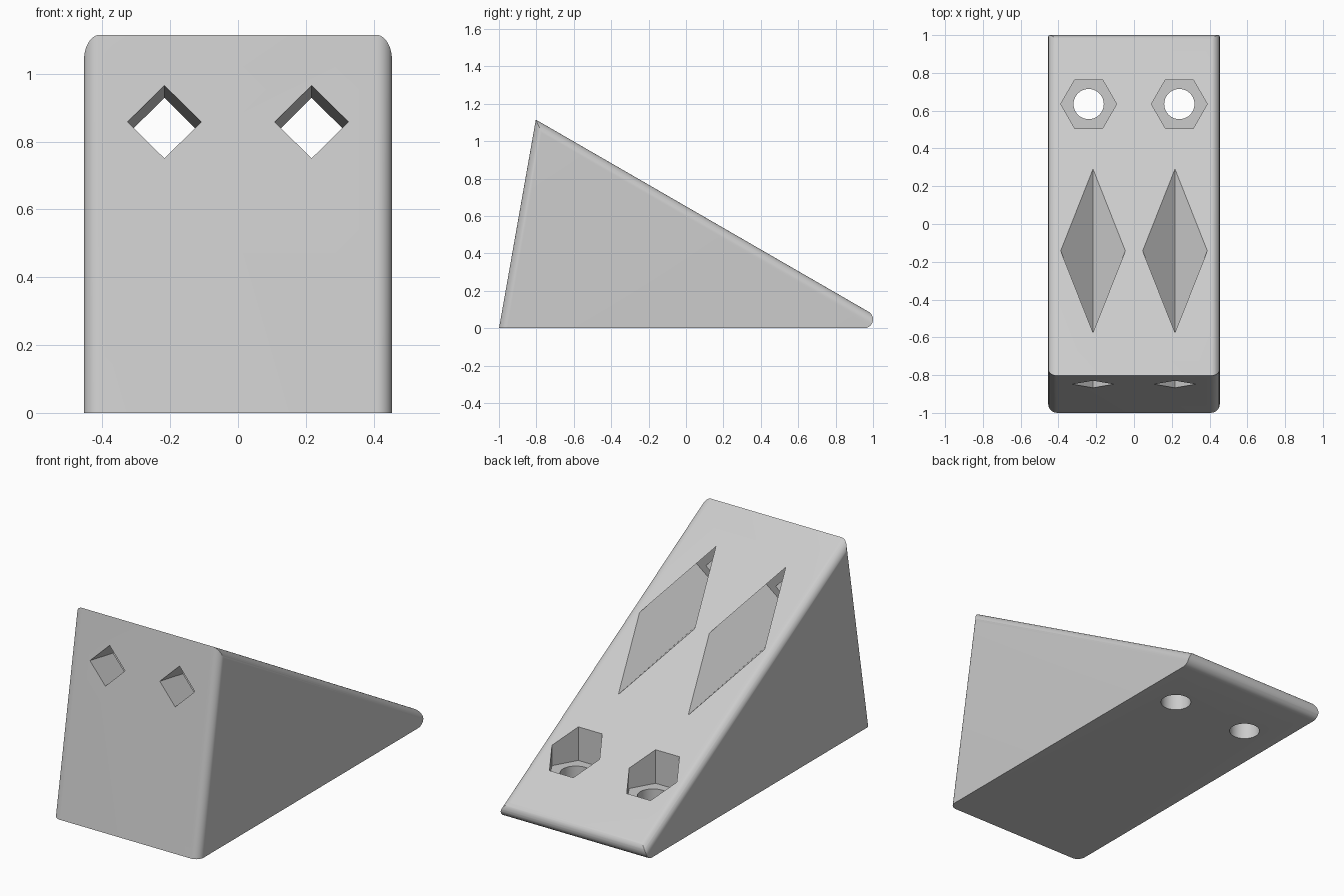
import bpy, bmesh
from math import radians, sin, cos, tan, pi
from mathutils import Matrix, Vector

cube = bpy.data.objects.get("Cube")
if cube:
    bpy.data.objects.remove(cube)

HALF = 0.454                      # half width of the wedge
R = 0.047                         # edge rounding
TOP = Vector((0, -0.803, 1.115))  # sharp upper front edge
LEAN, SLOPE = radians(10), radians(30)

grey = bpy.data.materials.new("light grey")
grey.use_nodes = True
grey.diffuse_color = (0.6, 0.6, 0.6, 1)
grey.node_tree.nodes["Principled BSDF"].inputs["Base Color"].default_value = (0.6, 0.6, 0.6, 1)


def prism(name, outline, depth, matrix):
    """Extrude an outline in local xy along local z from 0 to depth."""
    bm = bmesh.new()
    face = bm.faces.new([bm.verts.new((u, v, 0)) for u, v in outline])
    side = bmesh.ops.extrude_face_region(bm, geom=[face])["geom"]
    bmesh.ops.translate(bm, vec=(0, 0, depth),
                        verts=[g for g in side if isinstance(g, bmesh.types.BMVert)])
    bmesh.ops.recalc_face_normals(bm, faces=bm.faces)
    bm.transform(matrix)
    mesh = bpy.data.meshes.new(name)
    bm.to_mesh(mesh)
    bm.free()
    mesh.materials.append(grey)
    obj = bpy.data.objects.new(name, mesh)
    bpy.context.collection.objects.link(obj)
    return obj


def arc(cx, cy, r, start, end, steps=10):
    angles = [radians(start + (end - start) * i / steps) for i in range(steps + 1)]
    return [(cx + r * cos(a), cy + r * sin(a)) for a in angles]


def polygon(sides, r):
    return [(r * cos(2 * pi * i / sides), r * sin(2 * pi * i / sides)) for i in range(sides)]


def frame(origin, x, y, z):
    m = Matrix((x, y, z)).transposed().to_4x4()
    m.translation = origin
    return m


def combine(body, tool, operation):
    mod = body.modifiers.new(tool.name, "BOOLEAN")
    mod.operation = operation
    mod.solver = "EXACT"
    mod.object = tool
    bpy.context.view_layer.objects.active = body
    bpy.ops.object.modifier_apply(modifier=mod.name)
    bpy.data.objects.remove(tool)


X, Y, Z = Vector((1, 0, 0)), Vector((0, 1, 0)), Vector((0, 0, 1))
inward = Vector((0, cos(LEAN), -sin(LEAN)))      # into the front face
upward = Vector((0, sin(LEAN), cos(LEAN)))       # up the front face
downhill = Vector((0, cos(SLOPE), -sin(SLOPE)))  # down the ramp
outward = Vector((0, sin(SLOPE), cos(SLOPE)))    # out of the ramp

# Wedge side profile with a rounded toe
profile = [(-1, 0)] + arc(1 - R, R, R, -90, 60) + [(TOP.y, TOP.z)]
wedge = prism("wedge_block", profile, 1.2, frame(Vector((-0.6, 0, 0)), Y, Z, X))


def rounded_bar(name, w, origin, out, along):
    """Bar whose two outer long edges are rounded."""
    outline = [(-w, -3), (w, -3)] + arc(w - R, -R, R, 0, 90) + arc(-w + R, -R, R, 90, 180)
    return prism(name, outline, 6, frame(origin - along * 3, out.cross(along), out, along))


# Round the ramp's and the front's side edges
combine(wedge, rounded_bar("ramp_rounding", HALF, TOP, outward, downhill), "INTERSECT")
combine(wedge, rounded_bar("front_rounding", HALF + 0.0002, TOP, -inward, upward), "INTERSECT")

for s in (-1, 1):
    # Stepped square tunnel, perpendicular to the front
    start = Vector((s * 0.217, -1 + 0.858 * tan(LEAN), 0.858))
    axes = (X, -upward, inward)
    combine(wedge, prism("tunnel", polygon(4, 0.109), 0.5, frame(start - inward * 0.1, *axes)), "DIFFERENCE")
    combine(wedge, prism("wide_tunnel", polygon(4, 0.171), 1.8, frame(start + inward * 0.21, *axes)), "DIFFERENCE")
    # Vertical bolt hole with a hexagonal pocket
    hole = Vector((s * 0.24, 0.635, 0))
    combine(wedge, prism("bolt_hole", polygon(40, 0.08), 0.5, Matrix.Translation(hole - Z * 0.1)), "DIFFERENCE")
    combine(wedge, prism("hex_pocket", polygon(6, 0.148), 0.5, Matrix.Translation(hole + Z * 0.17)), "DIFFERENCE")

bpy.ops.object.select_all(action="DESELECT")
wedge.select_set(True)
bpy.context.view_layer.objects.active = wedge
bpy.ops.object.shade_smooth_by_angle(angle=radians(25))
